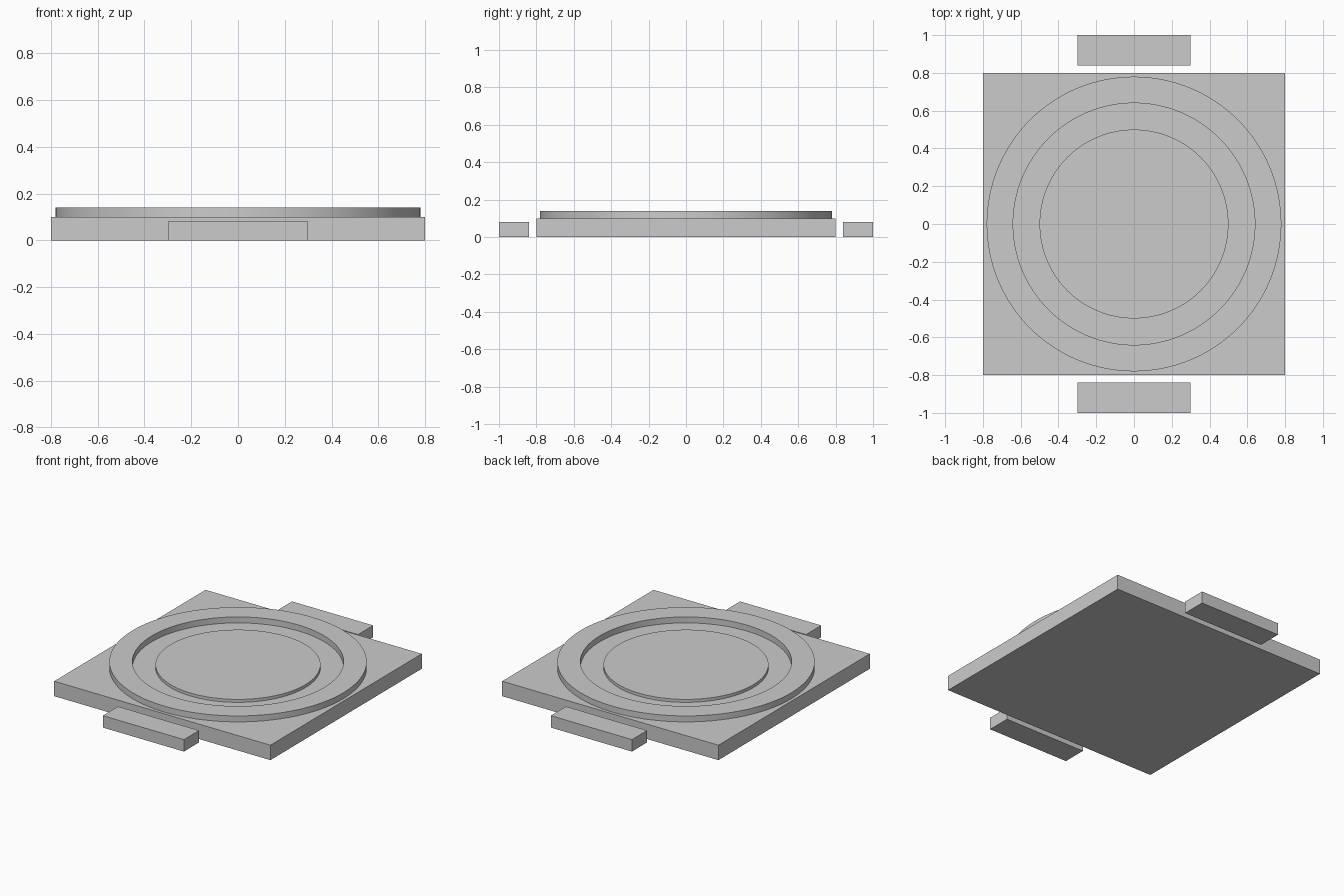
import bpy
import bmesh
from math import cos, sin, tau, radians

cube = bpy.data.objects.get("Cube")
if cube:
    bpy.data.objects.remove(cube, do_unlink=True)

SEGMENTS = 128
PLATE_TOP = 0.10

grey = bpy.data.materials.new("light_grey")
grey.use_nodes = True
grey.diffuse_color = (0.6, 0.6, 0.6, 1)
grey.node_tree.nodes["Principled BSDF"].inputs["Base Color"].default_value = (0.6, 0.6, 0.6, 1)


def add_object(name, bm):
    bmesh.ops.recalc_face_normals(bm, faces=bm.faces)
    mesh = bpy.data.meshes.new(name)
    bm.to_mesh(mesh)
    bm.free()
    mesh.materials.append(grey)
    obj = bpy.data.objects.new(name, mesh)
    bpy.context.collection.objects.link(obj)
    return obj


def box(name, size, center):
    bm = bmesh.new()
    bmesh.ops.create_cube(bm, size=1)
    bmesh.ops.scale(bm, vec=size, verts=bm.verts)
    bmesh.ops.translate(bm, vec=center, verts=bm.verts)
    return add_object(name, bm)


def smooth(obj):
    bpy.ops.object.select_all(action="DESELECT")
    obj.select_set(True)
    bpy.context.view_layer.objects.active = obj
    bpy.ops.object.shade_smooth_by_angle(angle=radians(30))


def disc(name, radius, bottom, top):
    bm = bmesh.new()
    bmesh.ops.create_cone(bm, cap_ends=True, segments=SEGMENTS, radius1=radius,
                          radius2=radius, depth=top - bottom)
    bmesh.ops.translate(bm, vec=(0, 0, (bottom + top) / 2), verts=bm.verts)
    smooth(add_object(name, bm))


def ring(name, inner, outer, bottom, top):
    # Closed rectangular section swept around the z axis
    bm = bmesh.new()
    section = [(inner, bottom), (outer, bottom), (outer, top), (inner, top)]
    loops = []
    for i in range(SEGMENTS):
        a = tau * i / SEGMENTS
        loops.append([bm.verts.new((r * cos(a), r * sin(a), z)) for r, z in section])
    for i, here in enumerate(loops):
        after = loops[(i + 1) % SEGMENTS]
        for j in range(4):
            k = (j + 1) % 4
            bm.faces.new((here[j], after[j], after[k], here[k]))
    smooth(add_object(name, bm))


# Square base
box("base_plate", (1.6, 1.6, PLATE_TOP), (0, 0, PLATE_TOP / 2))

# Raised rim and lower centre disc
ring("raised_rim", 0.64, 0.78, PLATE_TOP, 0.14)
disc("centre_disc", 0.5, PLATE_TOP, 0.12)

# Separate bars in front and behind
for name, side in (("front_bar", -1), ("back_bar", 1)):
    box(name, (0.6, 0.16, 0.08), (0, side * 0.92, 0.04))
